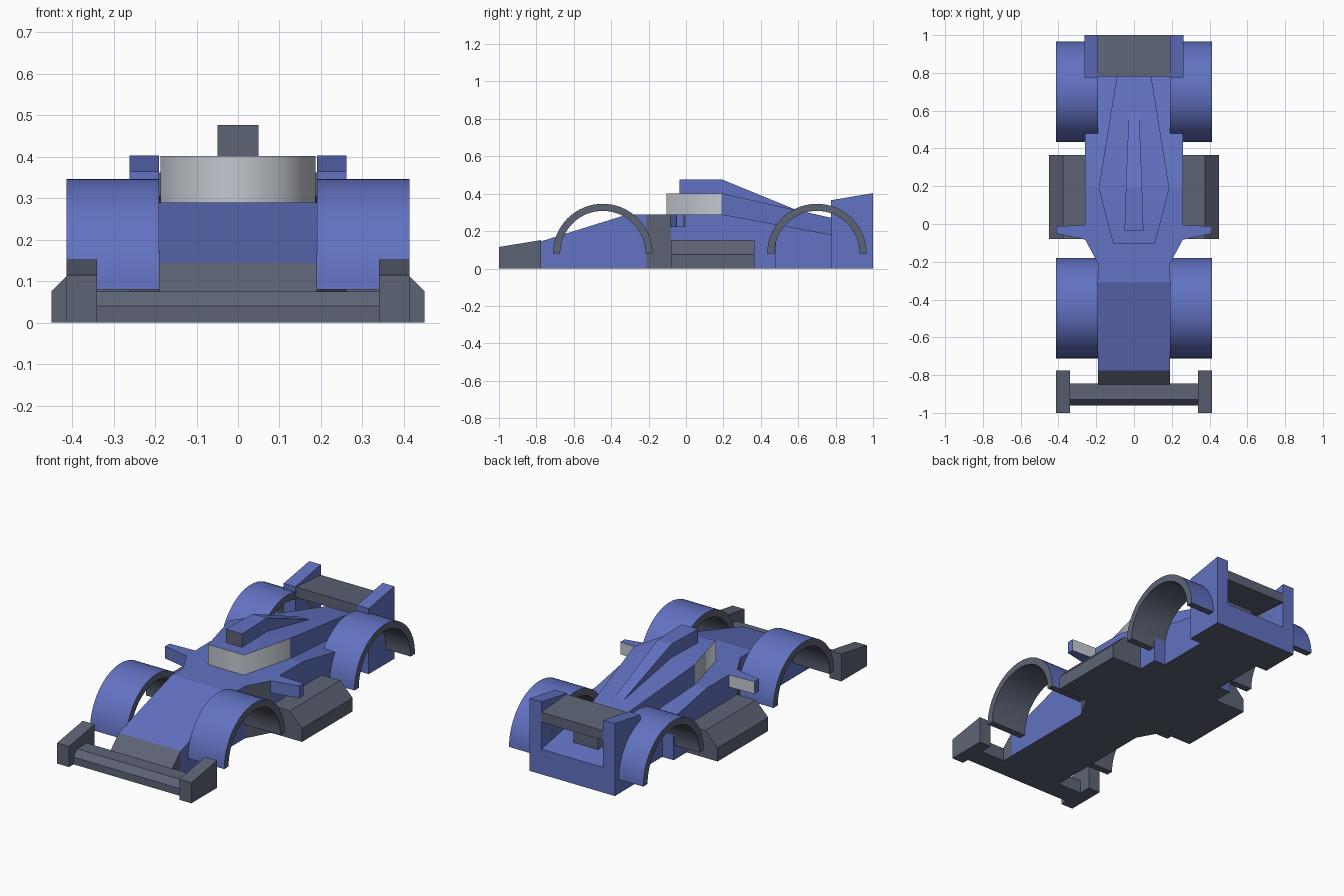
import bpy, bmesh, math

if "Cube" in bpy.data.objects:
    bpy.data.objects.remove(bpy.data.objects["Cube"])


def material(name, rgb):
    m = bpy.data.materials.new(name)
    m.diffuse_color = (*rgb, 1)
    m.use_nodes = True
    m.node_tree.nodes["Principled BSDF"].inputs["Base Color"].default_value = m.diffuse_color
    return m


MATS = [material("blue paint", (0.122, 0.168, 0.54)),
        material("dark grey", (0.11, 0.127, 0.18)),
        material("light grey glass", (0.55, 0.58, 0.63))]
BLUE, GREY, GLASS = 0, 1, 2


def finish(name, bm, rule, mirror=False, smooth=None):
    """Make an object; rule(normal, centre) gives each face's colour."""
    bmesh.ops.remove_doubles(bm, verts=bm.verts, dist=1e-5)
    bmesh.ops.recalc_face_normals(bm, faces=bm.faces)
    bm.normal_update()
    for f in bm.faces:
        f.material_index = rule(f.normal, f.calc_center_median())
        f.smooth = smooth is not None
    if smooth is not None:
        for e in bm.edges:
            a, b = e.link_faces
            e.smooth = (a.material_index == b.material_index
                        and a.normal.angle(b.normal) < smooth)
    me = bpy.data.meshes.new(name)
    bm.to_mesh(me)
    bm.free()
    for m in MATS:
        me.materials.append(m)
    ob = bpy.data.objects.new(name, me)
    bpy.context.collection.objects.link(ob)
    if mirror:
        ob.modifiers.new("Mirror", 'MIRROR').use_mirror_merge = False
    return ob


def prism(name, pts, axis, lo, hi, rule, mirror=False, smooth=None):
    """Extrude a 2D outline along an axis (the other two axes in order)."""
    bm = bmesh.new()

    def place(p, t):
        c = list(p)
        c.insert("xyz".index(axis), t)
        return bm.verts.new(c)
    a = [place(p, lo) for p in pts]
    b = [place(p, hi) for p in pts]
    bm.faces.new(a)
    bm.faces.new(b)
    for i in range(len(pts)):
        j = (i + 1) % len(pts)
        bm.faces.new((a[i], a[j], b[j], b[i]))
    return finish(name, bm, rule, mirror, smooth)


def loft(name, stations, rule, smooth=None):
    """Box sections along y: (y, half width, bottom z, top z)."""
    bm = bmesh.new()
    rings = [[bm.verts.new(c) for c in
              ((-w, y, z0), (w, y, z0), (w, y, z1), (-w, y, z1))]
             for y, w, z0, z1 in stations]
    bm.faces.new(rings[0])
    bm.faces.new(rings[-1])
    for r, s in zip(rings, rings[1:]):
        for i in range(4):
            j = (i + 1) % 4
            bm.faces.new((r[i], r[j], s[j], s[i]))
    return finish(name, bm, rule, False, smooth)


def grey(n, c):
    return GREY


def blue(n, c):
    return BLUE


# main hull: grey floor, nose tip and side intakes
def hull_colour(n, c):
    if n.z < -0.5 or c.y < -0.775:
        return GREY
    return GREY if abs(n.x) > 0.5 and -0.2 < c.y < -0.09 else BLUE


loft("hull", [(-0.85, 0.19, 0, 0.075), (-0.775, 0.19, 0, 0.145),
              (-0.31, 0.19, 0, 0.29), (-0.21, 0.19, 0, 0.29),
              (-0.08, 0.26, 0, 0.29), (0.19, 0.26, 0, 0.29),
              (0.48, 0.26, 0, 0.236), (0.48, 0.19, 0, 0.236),
              (1.0, 0.19, 0, 0.14)], hull_colour)


# cabin with wraparound glass, and tapering engine cover
def cabin_colour(n, c):
    if abs(n.z) < 0.1 and c.y < 0.19:
        return GLASS
    return GREY if n.y > 0.8 else BLUE


loft("cabin_and_engine_cover",
     [(-0.105, 0.11, 0.28, 0.402), (0.19, 0.187, 0.28, 0.402),
      (0.88, 0.075, 0.15, 0.248)], cabin_colour, smooth=math.radians(80))

# roof air scoop running back into a fin
loft("air_scoop", [(-0.035, 0.05, 0.39, 0.477), (0.19, 0.043, 0.39, 0.477),
                   (0.6, 0.027, 0.29, 0.309)],
     lambda n, c: GREY if n.y < -0.8 else BLUE)

# half-round fenders
for label, cy in (("front", -0.445), ("rear", 0.70)):
    N, cz, R, r = 32, 0.08, 0.266, 0.228
    arc = [(math.cos(math.pi * i / N), math.sin(math.pi * i / N))
           for i in range(N + 1)]
    outline = ([(cy + R * c, cz + R * s) for c, s in arc]
               + [(cy + r * c, cz + r * s) for c, s in reversed(arc)])

    def fender_colour(n, c, cy=cy, cz=cz):
        outward = n.y * (c.y - cy) + n.z * (c.z - cz) > 0.1
        return BLUE if outward and abs(n.x) < 0.5 else GREY
    prism(label + "_fender", outline, "x", 0.19, 0.413, fender_colour,
          True, math.radians(30))

# side pods with chamfered outer edge
prism("side_pod", [(0.25, 0), (0.45, 0), (0.45, 0.075), (0.375, 0.152),
                   (0.25, 0.152)], "y", -0.08, 0.365, grey, True)

# mirrors with glass facing back
prism("mirror", [(0.25, -0.085), (0.413, -0.05), (0.413, -0.012),
                 (0.25, -0.005)], "z", 0.222, 0.29,
      lambda n, c: GLASS if n.y > 0.8 else BLUE, True)

# front wing: bar and end plates
prism("front_wing_bar", [(-0.96, 0), (-0.96, 0.04), (-0.93, 0.075),
                         (-0.845, 0.075), (-0.845, 0)], "x", -0.35, 0.35, grey)
prism("front_wing_end_plate", [(-1, 0), (-1, 0.115), (-0.775, 0.152),
                               (-0.775, 0)], "x", 0.34, 0.413, grey, True)

# rear wing: blade and end plates
prism("rear_wing_blade", [(0.78, 0.305), (0.78, 0.362), (1, 0.345),
                          (1, 0.29)], "x", -0.19, 0.19, grey)
prism("rear_wing_end_plate", [(0.775, 0), (0.775, 0.365), (1, 0.403),
                              (1, 0)], "x", 0.19, 0.262,
      lambda n, c: GREY if n.z < -0.5 else BLUE, True)
